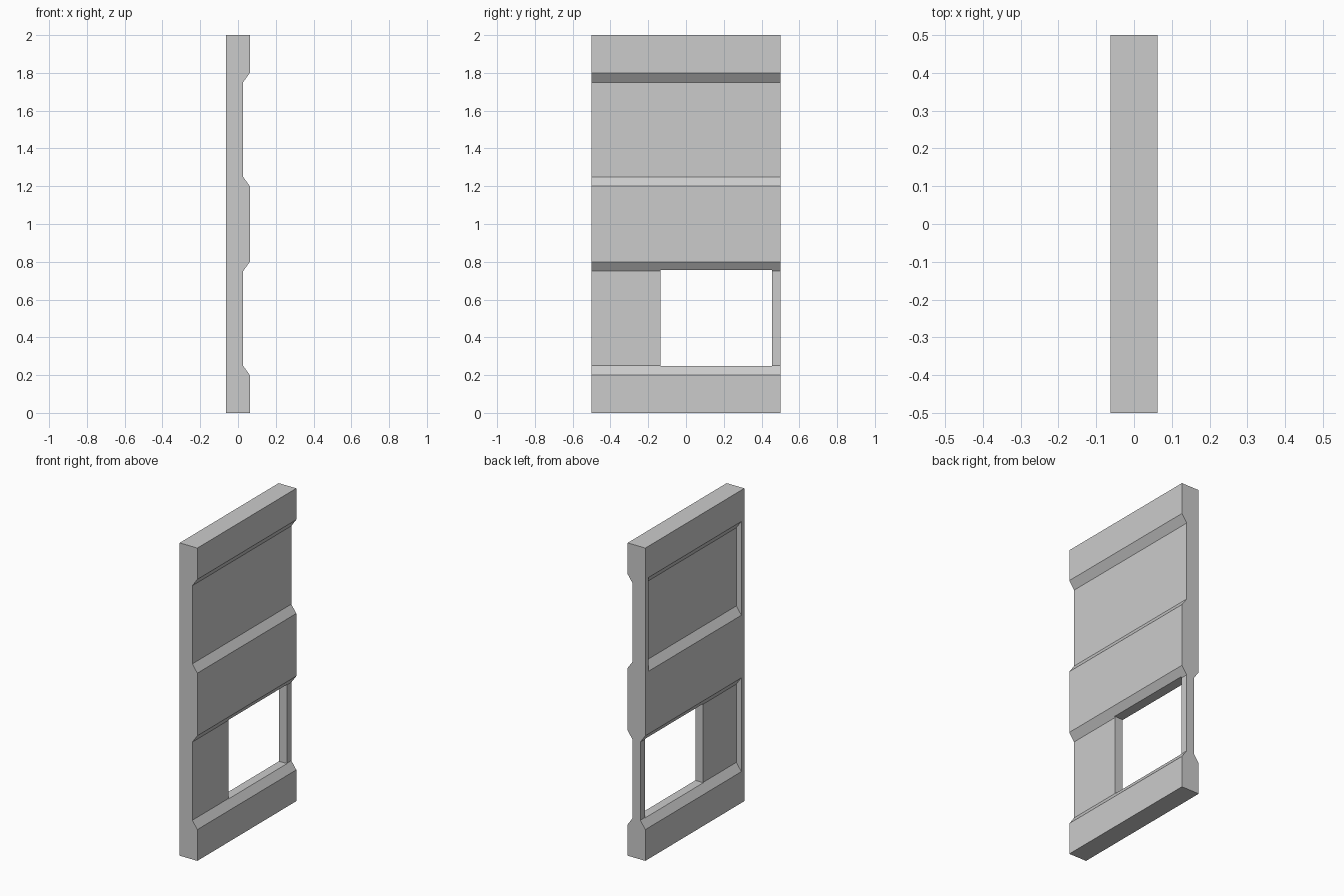
import bpy, bmesh

if "Cube" in bpy.data.objects:
    bpy.data.objects.remove(bpy.data.objects["Cube"])

HALF_T = 0.0625   # half thickness of the panel
FLOOR = 0.027     # distance of recess floors from the centre plane


def prism(name, profile, y0, y1):
    """Extrude an (x, z) profile along y."""
    bm = bmesh.new()
    face = bm.faces.new([bm.verts.new((x, y0, z)) for x, z in profile])
    ext = bmesh.ops.extrude_face_region(bm, geom=[face])
    verts = [v for v in ext["geom"] if isinstance(v, bmesh.types.BMVert)]
    bmesh.ops.translate(bm, verts=verts, vec=(0, y1 - y0, 0))
    bmesh.ops.recalc_face_normals(bm, faces=bm.faces)
    mesh = bpy.data.meshes.new(name)
    bm.to_mesh(mesh)
    bm.free()
    obj = bpy.data.objects.new(name, mesh)
    bpy.context.collection.objects.link(obj)
    return obj


def cut(target, cutter):
    cutter.hide_render = True
    mod = target.modifiers.new(cutter.name, "BOOLEAN")
    mod.operation = "DIFFERENCE"
    mod.solver = "EXACT"
    mod.object = cutter
    bpy.context.view_layer.objects.active = target
    bpy.ops.object.modifier_apply(modifier=mod.name)
    bpy.data.objects.remove(cutter)


def recess(name, z, side, y0, y1):
    """Trough cutter with sloped top and bottom, starting at height z."""
    s, t = side, 0.05
    run = t / (HALF_T - FLOOR) * 0.05   # carry the slope past the surface
    pts = [(FLOOR, z + 0.05), (FLOOR, z + 0.55),
           (HALF_T + t, z + 0.6 + run), (HALF_T + t, z - run)]
    return prism(name, [(s * x, h) for x, h in pts], y0, y1)


# Wall slab
wall = prism("wall_panel", [(-HALF_T, 0), (HALF_T, 0), (HALF_T, 2), (-HALF_T, 2)], -0.5, 0.5)

# Full-width recesses on the +x face
for z in (0.2, 1.2):
    cut(wall, recess("outer_recess", z, 1, -0.6, 0.6))

# Pockets on the -x face: upper closed at both ends, lower open at +y
cut(wall, recess("inner_upper_recess", 1.2, -1, -0.47, 0.47))
cut(wall, recess("inner_lower_recess", 0.2, -1, -0.47, 0.6))

# Window opening
cut(wall, prism("window_opening", [(-0.2, 0.248), (0.2, 0.248), (0.2, 0.756), (-0.2, 0.756)], -0.135, 0.455))
